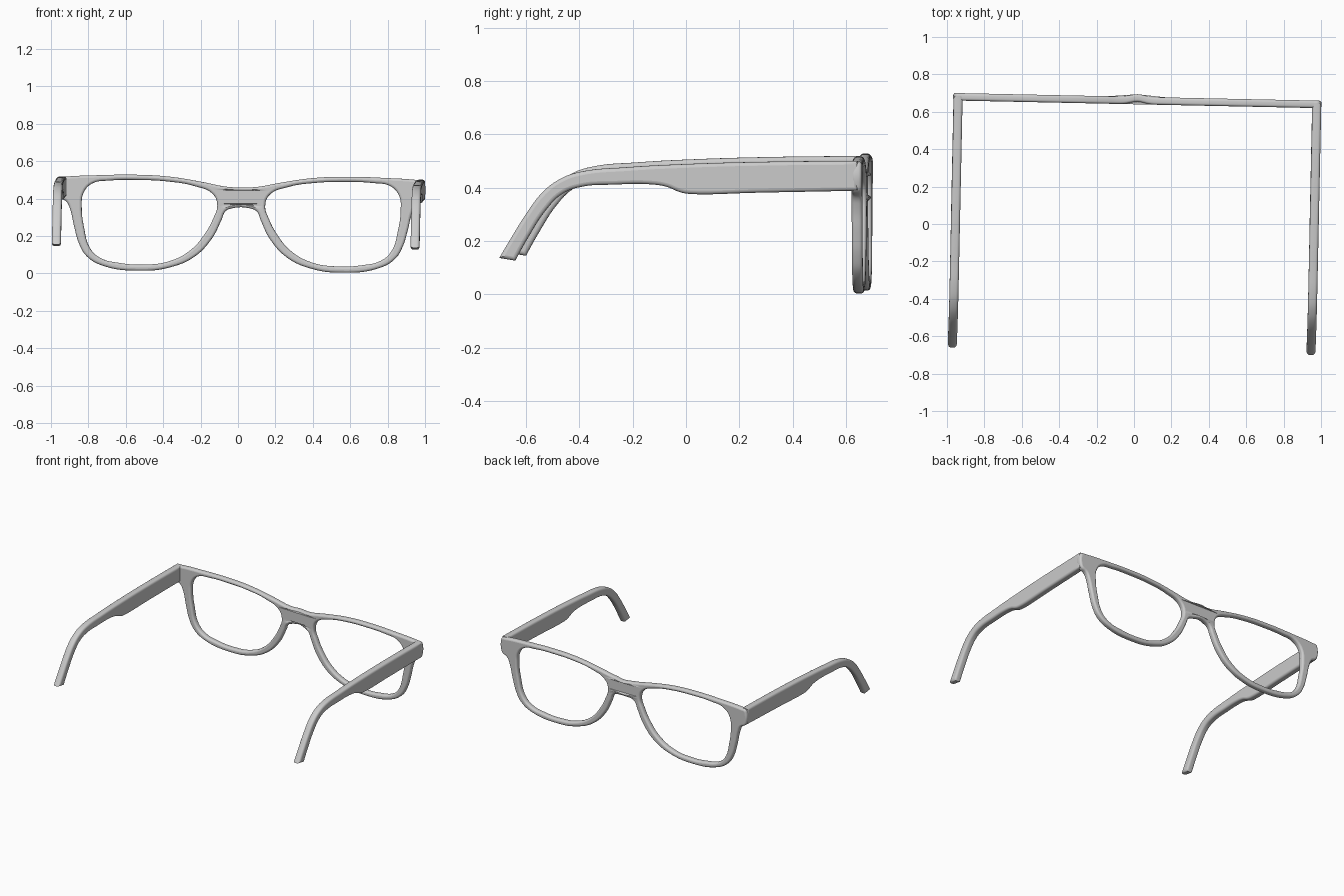
import bpy
from math import radians, exp
from mathutils import Matrix, Vector

if "Cube" in bpy.data.objects:
    bpy.data.objects.remove(bpy.data.objects["Cube"])

# The whole pair sits slightly turned and rolled
POSE = Matrix.Rotation(radians(-1.2), 4, 'Z') @ Matrix.Rotation(radians(0.55), 4, 'Y')


def rounded_plate(name, outlines, half, bevel, place, sharp=()):
    """Filled smooth outline with rounded rims; place() maps flat coords into 3D."""
    cu = bpy.data.curves.new(name, 'CURVE')
    cu.dimensions, cu.fill_mode = '2D', 'BOTH'
    cu.extrude, cu.bevel_depth, cu.offset = half - bevel, bevel, -bevel
    cu.bevel_resolution, cu.resolution_u = 3, 6
    for pts in outlines:
        sp = cu.splines.new('BEZIER')
        sp.bezier_points.add(len(pts) - 1)
        sp.use_cyclic_u = True
        for i, (bp, p) in enumerate(zip(sp.bezier_points, pts)):
            bp.co = (p[0], p[1], 0)
            kind = 'VECTOR' if i in sharp else 'AUTO'
            bp.handle_left_type = bp.handle_right_type = kind
    ob = bpy.data.objects.new(name, cu)
    bpy.context.collection.objects.link(ob)
    bpy.ops.object.select_all(action='DESELECT')
    ob.select_set(True)
    bpy.context.view_layer.objects.active = ob
    bpy.ops.object.convert(target='MESH')
    for v in ob.data.vertices:
        v.co = POSE @ Vector(place(*v.co))
    bpy.ops.object.shade_smooth_by_angle(angle=radians(40))
    return ob


# Front frame: half outline from top centre round to bridge underside
half = [(0.09, .464), (.2, .485), (.38, .513), (.56, .522), (.78, .517), (.94, .508),
        (.972, .503), (.981, .485), (.981, .42), (.97, .396), (.935, .375), (.915, .335),
        (.892, .24), (.865, .15), (.825, .085), (.74, .035), (.53, .009), (.38, .028),
        (.25, .085), (.155, .185), (.105, .285), (.085, .33), (.055, .346)]
outer = [(0, .459)] + half + [(-x, z) for x, z in reversed(half)]
# Lens opening
lens = [(.128, .36), (.15, .42), (.25, .464), (.4, .488), (.54, .494), (.7, .490),
        (.8, .472), (.845, .42), (.853, .35), (.84, .24), (.805, .125), (.75, .075),
        (.65, .05), (.52, .042), (.38, .062), (.265, .125), (.19, .215), (.15, .29)]
rounded_plate("front_frame", [outer, lens, [(-x, z) for x, z in lens]], .02, .013,
              lambda x, z, w: (x, .66 - w + .014 * exp(-(x / .05) ** 2), z))

# Temple arms: side profile (y, z), deep at the hinge, hooked at the ear
arm = [(.665, .51), (.3, .506), (0, .497), (-.2, .486), (-.38, .468), (-.45, .443),
       (-.515, .395), (-.58, .31), (-.63, .23), (-.68, .146),
       (-.62, .136), (-.57, .225), (-.505, .325), (-.445, .385), (-.38, .411),
       (-.25, .421), (-.1, .421), (-.05, .412), (0, .392), (.035, .386), (.3, .391),
       (.665, .398)]
for name, cx in (("left_temple", -.959), ("right_temple", .959)):
    rounded_plate(name, [arm], .024, .014, lambda y, z, w: (cx + w, y, z),
                  sharp=(0, 9, 10, 21))
